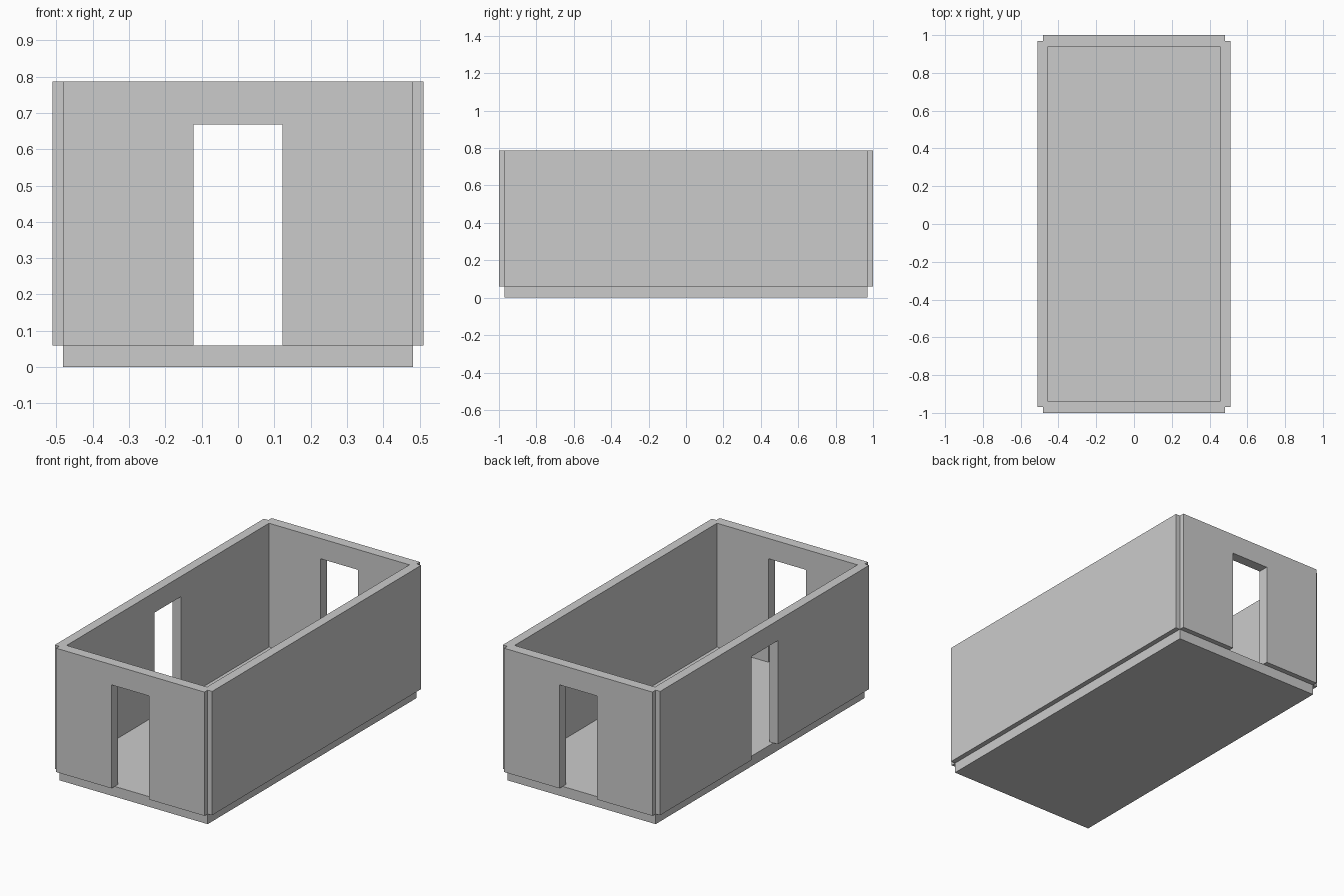
import bpy, bmesh

if "Cube" in bpy.data.objects:
    bpy.data.objects.remove(bpy.data.objects["Cube"])

FLOOR_Z, TOP_Z = 0.06, 0.787        # floor top, wall top
DOOR_TOP, DOOR_HALF = 0.668, 0.122  # doorway height and half width


def box(name, lo, hi):
    bm = bmesh.new()
    bmesh.ops.create_cube(bm, size=1)
    for v in bm.verts:
        v.co = [(a + b) / 2 + c * (b - a) for a, b, c in zip(lo, hi, v.co)]
    mesh = bpy.data.meshes.new(name)
    bm.to_mesh(mesh)
    bm.free()
    obj = bpy.data.objects.new(name, mesh)
    bpy.context.collection.objects.link(obj)
    return obj


def cut(target, cutter):
    bpy.context.view_layer.objects.active = target
    mod = target.modifiers.new("opening", 'BOOLEAN')
    mod.operation, mod.solver, mod.object = 'DIFFERENCE', 'EXACT', cutter
    cutter.hide_render = True
    bpy.ops.object.modifier_apply(modifier=mod.name)
    bpy.data.objects.remove(cutter)


# Floor slab
box("floor", (-0.482, -0.97, 0), (0.482, 0.97, FLOOR_Z))

# Walls: plan outline with a small notch at each outer corner, extruded up
quarter = [(0.511, 0.97), (0.482, 0.97), (0.482, 1.0)]
outline = (quarter
           + [(-x, y) for x, y in reversed(quarter)]
           + [(-x, -y) for x, y in quarter]
           + [(x, -y) for x, y in reversed(quarter)])
bm = bmesh.new()
base = bm.faces.new([bm.verts.new((x, y, FLOOR_Z)) for x, y in outline])
up = bmesh.ops.extrude_face_region(bm, geom=[base], use_keep_orig=True)
for v in up["geom"]:
    if isinstance(v, bmesh.types.BMVert):
        v.co.z = TOP_Z
bmesh.ops.recalc_face_normals(bm, faces=bm.faces)
mesh = bpy.data.meshes.new("walls")
bm.to_mesh(mesh)
bm.free()
walls = bpy.data.objects.new("walls", mesh)
bpy.context.collection.objects.link(walls)

# Room interior
cut(walls, box("room_cutter", (-0.456, -0.939, -0.1), (0.456, 0.939, 1)))
# Front and back doorways in one cut, then the left doorway
cut(walls, box("end_door_cutter", (-DOOR_HALF, -1.2, -0.1), (DOOR_HALF, 1.2, DOOR_TOP)))
cut(walls, box("left_door_cutter", (-0.7, -DOOR_HALF, -0.1), (-0.3, DOOR_HALF, DOOR_TOP)))
